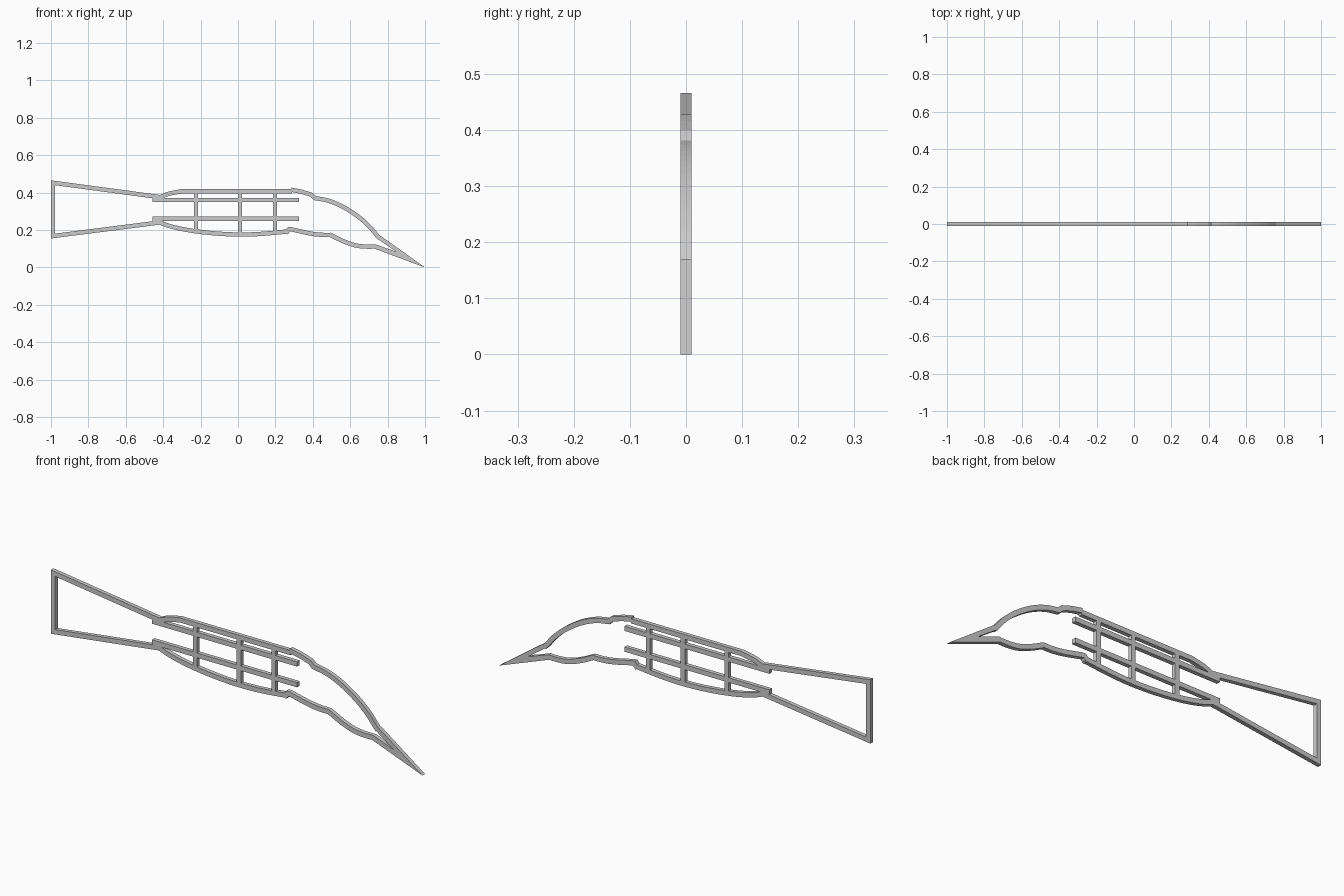
import bpy, bmesh
from mathutils import Vector

if "Cube" in bpy.data.objects:
    bpy.data.objects.remove(bpy.data.objects["Cube"])

HALF = 0.01      # half depth in y
WIDTH = 0.023    # width of each bar


def plate(name, outline):
    """Extrude an XZ outline through the depth of the frame."""
    bm = bmesh.new()
    face = bm.faces.new([bm.verts.new((x, -HALF, z)) for x, z in outline])
    out = bmesh.ops.extrude_face_region(bm, geom=[face])
    moved = [g for g in out["geom"] if isinstance(g, bmesh.types.BMVert)]
    bmesh.ops.translate(bm, verts=moved, vec=(0, 2 * HALF, 0))
    bmesh.ops.recalc_face_normals(bm, faces=bm.faces)
    me = bpy.data.meshes.new(name)
    bm.to_mesh(me)
    bm.free()
    ob = bpy.data.objects.new(name, me)
    bpy.context.collection.objects.link(ob)
    return ob


def smooth_path(pts, n=4):
    """Catmull-Rom curve through the points."""
    p = [Vector(q) for q in pts]
    p = [2 * p[0] - p[1]] + p + [2 * p[-1] - p[-2]]
    res = []
    for a, b, c, d in zip(p, p[1:], p[2:], p[3:]):
        for i in range(n):
            t = i / n
            res.append(0.5 * (2 * b + (c - a) * t + (2 * a - 5 * b + 4 * c - d) * t * t
                              + (3 * b - a - 3 * c + d) * t ** 3))
    return res + [p[-2]]


def bar(name, pts, width=WIDTH):
    """Flat bar following a path, with mitred corners."""
    p = [Vector(q) for q in pts]
    left, right = [], []
    for i, q in enumerate(p):
        d0 = (q - p[i - 1]).normalized() if i else (p[1] - q).normalized()
        d1 = (p[i + 1] - q).normalized() if i < len(p) - 1 else d0
        n0, n1 = Vector((-d0.y, d0.x)), Vector((-d1.y, d1.x))
        m = (n0 + n1).normalized()
        off = m * (width / 2 / m.dot(n0))
        left.append(q + off)
        right.append(q - off)
    return plate(name, left + right[::-1])


# Tail: open-ended flared frame
bar("tail_frame", [(-0.415, 0.376), (-0.989, 0.453), (-0.989, 0.168), (-0.415, 0.241)])

# Body rails and cross bars
for name, z in (("upper_rail", 0.361), ("lower_rail", 0.260)):
    bar(name, [(-0.456, z), (0.325, z)])
for i, (x, z) in enumerate(((-0.225, 0.193), (0.011, 0.178), (0.198, 0.19))):
    bar(f"cross_bar_{i + 1}", [(x, z), (x, 0.408)])

# Back and belly
bar("back", smooth_path([(-0.42, 0.374), (-0.37, 0.394), (-0.305, 0.407)]) + [(0.29, 0.407)])
bar("belly", smooth_path([(-0.43, 0.245), (-0.36, 0.22), (-0.25, 0.197), (-0.12, 0.182),
                          (0.01, 0.176), (0.13, 0.18), (0.27, 0.193)]))

# Neck and rounded crown
bar("neck", [(0.285, 0.416), (0.34, 0.405), (0.392, 0.389), (0.413, 0.37)])
bar("crown", smooth_path([(0.405, 0.372), (0.48, 0.358), (0.56, 0.325), (0.64, 0.274),
                          (0.70, 0.222), (0.742, 0.172), (0.757, 0.155)]))

# Throat and chin
bar("throat", [(0.257, 0.184), (0.273, 0.205)]
    + smooth_path([(0.285, 0.204), (0.38, 0.183), (0.44, 0.175), (0.497, 0.174)]))
bar("chin", smooth_path([(0.49, 0.176), (0.56, 0.142), (0.625, 0.119), (0.68, 0.112),
                         (0.735, 0.112)]))

# Beak: two bars merging into a sharp tip
plate("beak", [(0.729, 0.101), (1.0, 0.0), (0.763, 0.169), (0.751, 0.150),
               (0.845, 0.085), (0.734, 0.124)])
